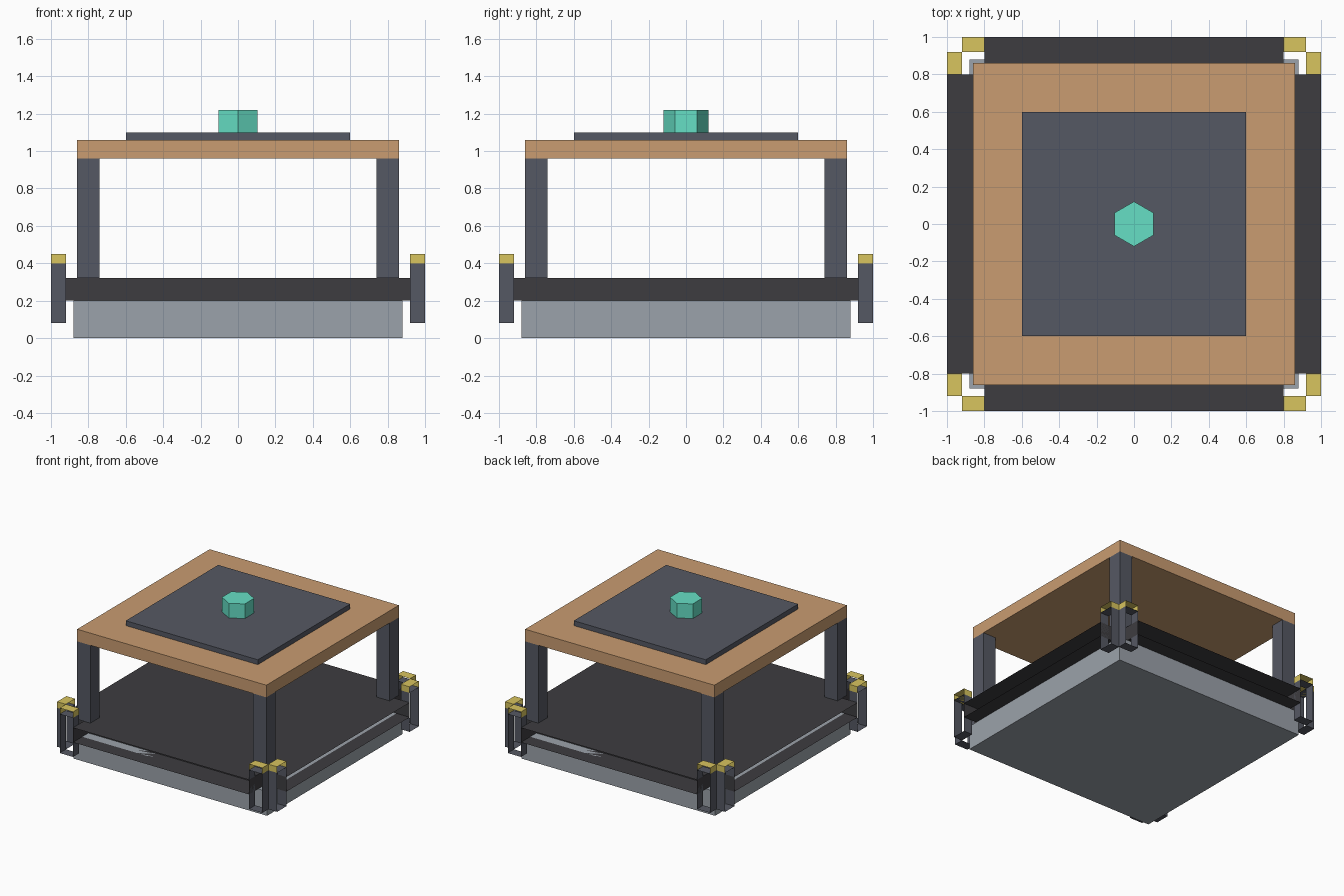
import bpy, bmesh, math

if "Cube" in bpy.data.objects:
    bpy.data.objects.remove(bpy.data.objects["Cube"])


def material(name, rgb):
    m = bpy.data.materials.new(name)
    m.diffuse_color = (*[(c / 255) ** 2.2 for c in rgb], 1)
    m.use_nodes = True
    m.node_tree.nodes["Principled BSDF"].inputs["Base Color"].default_value = m.diffuse_color
    return m


SLATE = material("slate", (86, 89, 99))
DARK = material("dark", (64, 63, 66))
STEEL = material("steel", (154, 161, 169))
WOOD = material("wood", (200, 155, 112))
GOLD = material("gold", (215, 195, 95))
TEAL = material("teal", (102, 222, 196))


def box(name, x, y, z, mat, open_axis=None):
    """Box from axis ranges; both faces across open_axis are left out."""
    bm = bmesh.new()
    bmesh.ops.create_cube(bm, size=1)
    if open_axis is not None:
        ends = [f for f in bm.faces if abs(f.normal[open_axis]) > 0.5]
        bmesh.ops.delete(bm, geom=ends, context='FACES_ONLY')
    for v in bm.verts:
        for i, (lo, hi) in enumerate((x, y, z)):
            v.co[i] = lo if v.co[i] < 0 else hi
    me = bpy.data.meshes.new(name)
    bm.to_mesh(me)
    bm.free()
    me.materials.append(mat)
    ob = bpy.data.objects.new(name, me)
    bpy.context.collection.objects.link(ob)
    return ob


def span(a, b, s):
    return tuple(sorted((a * s, b * s)))


def sym(a):
    return (-a, a)


# Base block and the two crossed deck sleeves, open at their ends
box("base", sym(0.88), sym(0.88), (0, 0.2), STEEL)
box("deck_across", sym(1), sym(0.8), (0.2, 0.32), DARK, 0)
box("deck_along", sym(0.8), sym(1), (0.2, 0.32), DARK, 1)

# Corner legs, and paired open-sided posts with gold caps
for sx in (-1, 1):
    for sy in (-1, 1):
        box("leg", span(0.74, 0.86, sx), span(0.74, 0.86, sy), (0.32, 0.96), SLATE)
        for axis in (0, 1):
            out, side = (0.92, 1.0), (0.8, 0.92)
            x = span(*(out if axis == 0 else side), sx)
            y = span(*(side if axis == 0 else out), sy)
            box("corner_post", x, y, (0.08, 0.4), SLATE, axis)
            box("post_cap", x, y, (0.4, 0.45), GOLD, axis)

# Table top, inset panel and hexagonal knob
box("table_top", sym(0.86), sym(0.86), (0.96, 1.06), WOOD)
box("top_panel", sym(0.6), sym(0.6), (1.06, 1.1), SLATE)
bpy.ops.mesh.primitive_cylinder_add(vertices=6, radius=0.12, depth=0.12,
                                    location=(0, 0, 1.16))
knob = bpy.context.object
knob.name = "knob"
knob.data.materials.append(TEAL)
